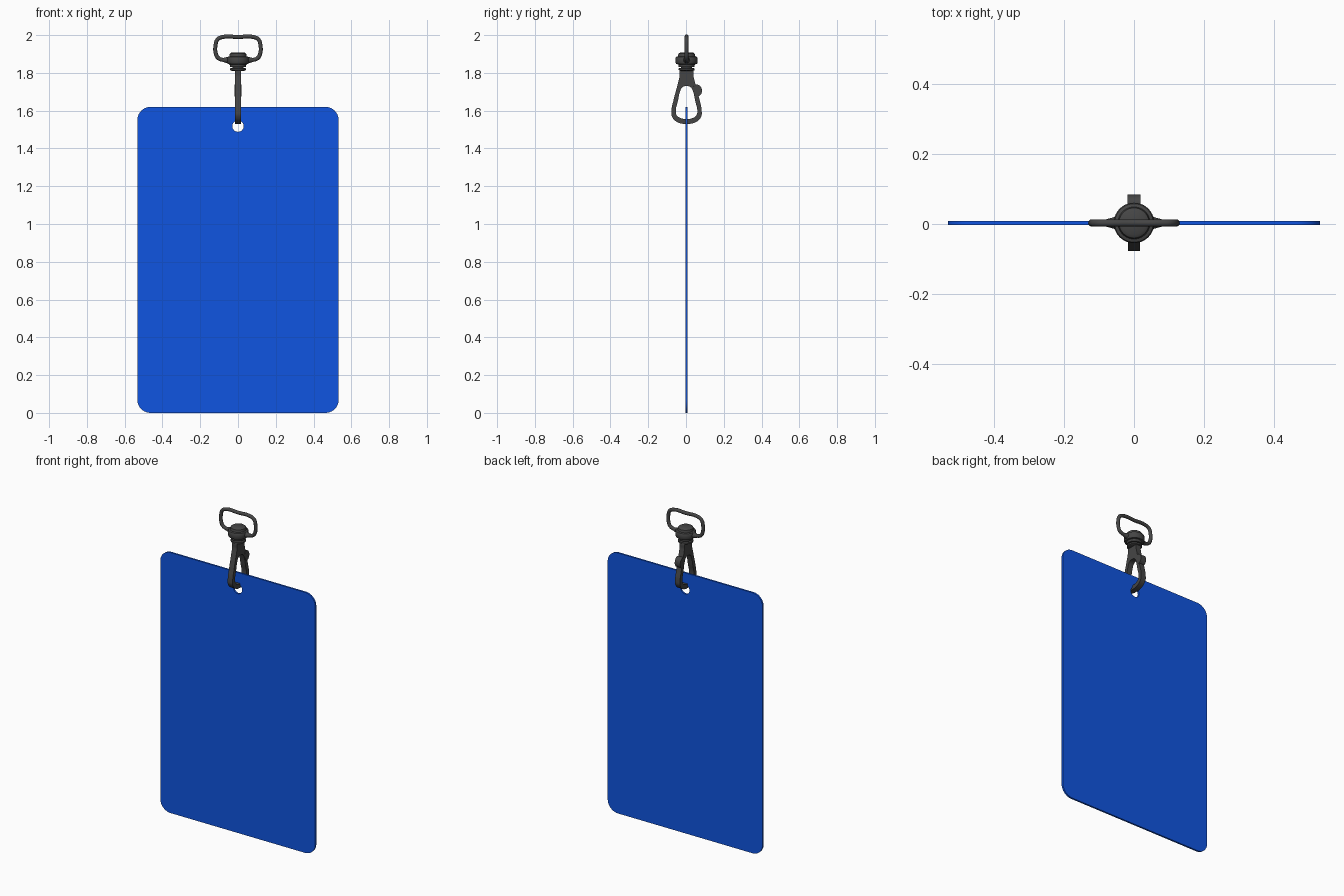
import bpy, bmesh
from math import sin, cos, pi, radians

if "Cube" in bpy.data.objects:
    bpy.data.objects.remove(bpy.data.objects["Cube"])

YC = 0.003


def material(name, color):
    m = bpy.data.materials.new(name)
    m.diffuse_color = (*color, 1)
    m.use_nodes = True
    m.node_tree.nodes["Principled BSDF"].inputs["Base Color"].default_value = m.diffuse_color
    return m


BLUE = material("blue", (0.005, 0.09, 0.75))
DARK = material("dark_metal", (0.06, 0.06, 0.06))


def activate(ob):
    bpy.ops.object.select_all(action='DESELECT')
    ob.select_set(True)
    bpy.context.view_layer.objects.active = ob


def finish(ob, mat, angle=40):
    ob.data.materials.clear()
    ob.data.materials.append(mat)
    activate(ob)
    bpy.ops.object.shade_smooth_by_angle(angle=radians(angle))


def curve_object(name, loops, dims, smooth, closed=True):
    cu = bpy.data.curves.new(name, 'CURVE')
    cu.dimensions = dims
    cu.resolution_u = 8
    for pts in loops:
        sp = cu.splines.new('BEZIER')
        sp.bezier_points.add(len(pts) - 1)
        for bp, p in zip(sp.bezier_points, pts):
            bp.co = (p[0], p[1], 0)
            bp.handle_left_type = bp.handle_right_type = 'AUTO' if smooth else 'VECTOR'
        sp.resolution_u = 8 if smooth else 1
        sp.use_cyclic_u = closed
    ob = bpy.data.objects.new(name, cu)
    bpy.context.collection.objects.link(ob)
    return ob


def to_mesh(ob):
    activate(ob)
    bpy.ops.object.convert(target='MESH')
    ob = bpy.context.object
    bm = bmesh.new()
    bm.from_mesh(ob.data)
    bmesh.ops.remove_doubles(bm, verts=bm.verts, dist=1e-5)
    bmesh.ops.recalc_face_normals(bm, faces=bm.faces)
    bm.to_mesh(ob.data)
    bm.free()
    return ob


def plate(name, loops, half, rot, mat, bevel=0, smooth=True, x=0):
    ob = curve_object(name, loops, '2D', smooth)
    ob.data.fill_mode = 'BOTH'
    ob.data.extrude = half
    ob = to_mesh(ob)
    ob.rotation_euler = rot
    ob.location = (x, YC, 0)
    if bevel:
        m = ob.modifiers.new("round", 'BEVEL')
        m.width, m.segments, m.limit_method = bevel, 3, 'ANGLE'
        m.angle_limit = radians(60)
    finish(ob, mat)
    return ob


def arc(cx, cy, r, a0, a1, n):
    return [(cx + r * cos(a0 + (a1 - a0) * i / n), cy + r * sin(a0 + (a1 - a0) * i / n))
            for i in range(n + 1)]


def mirrored(right):
    # closes a right-hand half outline; end points lie on the axis
    return right + [(-x, z) for x, z in right[-2:0:-1]]


def lathe(name, profile, mat, n=40):
    bm = bmesh.new()
    vs = [bm.verts.new((r, 0, z)) for r, z in profile]
    es = [bm.edges.new(p) for p in zip(vs, vs[1:])]
    bmesh.ops.spin(bm, geom=vs + es, cent=(0, 0, 0), axis=(0, 0, 1),
                   angle=2 * pi, steps=n, use_duplicate=False)
    bmesh.ops.remove_doubles(bm, verts=bm.verts, dist=1e-5)
    bmesh.ops.recalc_face_normals(bm, faces=bm.faces)
    me = bpy.data.meshes.new(name)
    bm.to_mesh(me)
    bm.free()
    ob = bpy.data.objects.new(name, me)
    bpy.context.collection.objects.link(ob)
    ob.location.y = YC
    finish(ob, mat, 35)
    return ob


FRONT = (pi / 2, 0, 0)
SIDE = (pi / 2, 0, pi / 2)

# Card with rounded corners and a punched hole
W, H, R = 0.533, 1.62, 0.07
outline = []
for cx, cz, a in ((W - R, H - R, 0), (R - W, H - R, pi / 2), (R - W, R, pi), (W - R, R, 1.5 * pi)):
    outline += arc(cx, cz, R, a, a + pi / 2, 10)
hole = arc(0, 1.518, 0.03, 0, 2 * pi, 32)[:-1]
plate("card", [outline, hole], 0.0055, FRONT, BLUE, smooth=False)

# Snap hook body: teardrop with an opening
outer = mirrored([(0, 1.825), (0.03, 1.822), (0.037, 1.78), (0.051, 1.725), (0.068, 1.66),
                  (0.080, 1.60), (0.077, 1.568), (0.05, 1.54), (0, 1.53)])
inner = mirrored([(0, 1.73), (0.022, 1.724), (0.034, 1.702), (0.046, 1.65),
                  (0.057, 1.598), (0.053, 1.577), (0.035, 1.562), (0, 1.556)])
plate("snap_hook", [outer, inner], 0.017, SIDE, DARK, bevel=0.008)

# Thumb knob on the gate
knob = [(0.036, 1.725), (0.052, 1.738), (0.072, 1.73), (0.081, 1.706), (0.074, 1.684),
        (0.058, 1.676), (0.044, 1.69)]
plate("gate_thumb_knob", [knob], 0.019, SIDE, DARK, bevel=0.007)

# Swivel: stepped cap, neck and lower washer
lathe("swivel", [(0, 1.908), (0.034, 1.908), (0.043, 1.902), (0.046, 1.888), (0.055, 1.885),
                 (0.058, 1.880), (0.058, 1.853), (0.054, 1.847), (0.044, 1.845), (0.042, 1.832),
                 (0.030, 1.830), (0.030, 1.826), (0.043, 1.824), (0.043, 1.815), (0.034, 1.811),
                 (0, 1.811)], DARK)

# Strap ring through the swivel
ring = mirrored([(0, 1.99), (0.08, 1.99), (0.108, 1.977), (0.119, 1.945), (0.118, 1.905),
                 (0.106, 1.88), (0.08, 1.869), (0, 1.867)])
ob = curve_object("strap_ring", [ring], '3D', True)
ob.data.bevel_depth = 0.0105
ob.data.bevel_resolution = 4
ob = to_mesh(ob)
ob.rotation_euler = FRONT
ob.location.y = YC
finish(ob, DARK)

# Flared sockets where the ring enters the swivel
for name, s in (("left_socket", -1), ("right_socket", 1)):
    bpy.ops.mesh.primitive_cone_add(vertices=24, radius1=0.02, radius2=0.0105, depth=0.035,
                                    location=(s * 0.062, YC, 1.868), rotation=(0, s * pi / 2, 0))
    ob = bpy.context.object
    ob.name = name
    finish(ob, DARK)
